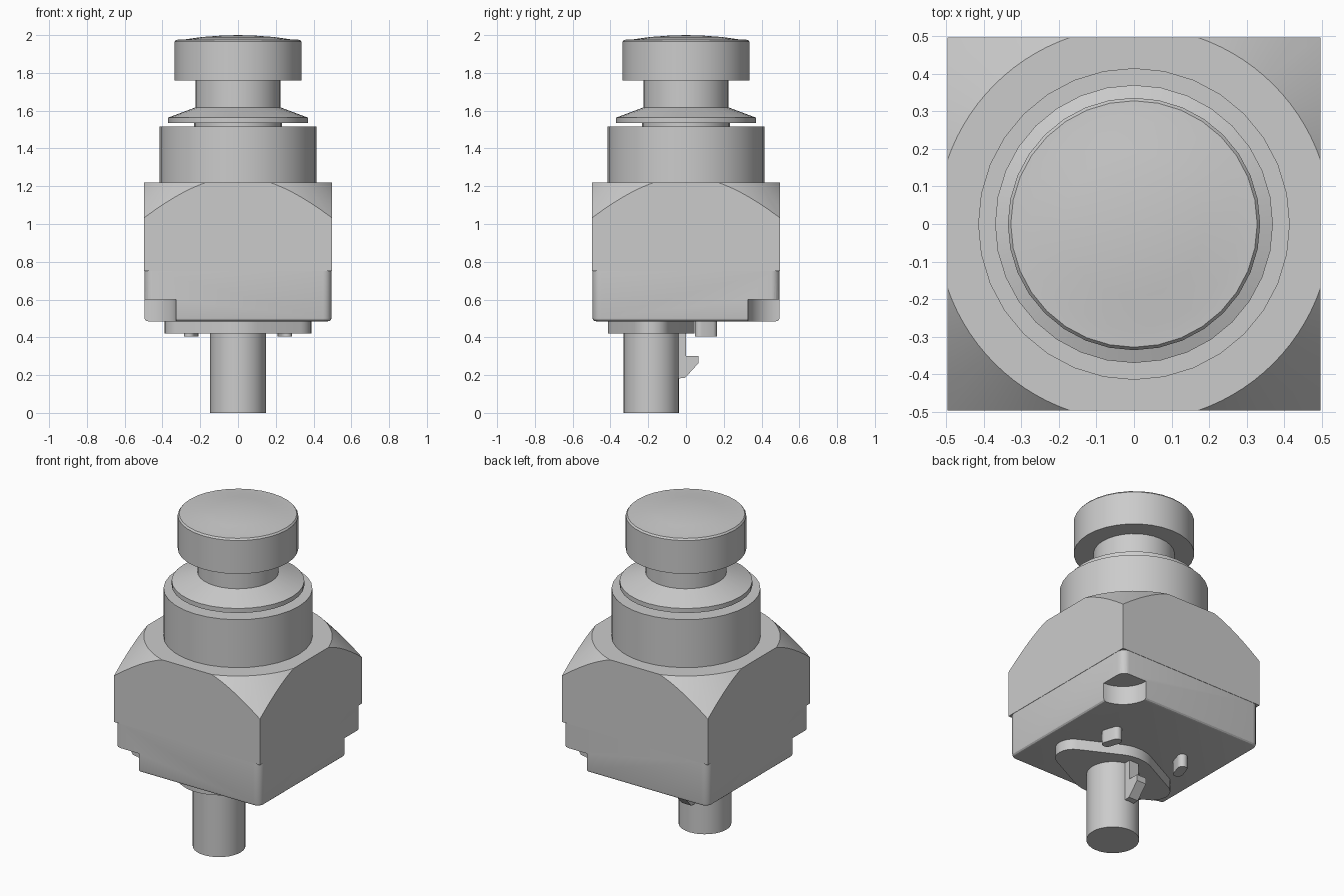
import bpy, bmesh, math
from mathutils import Vector

if "Cube" in bpy.data.objects:
    bpy.data.objects.remove(bpy.data.objects["Cube"], do_unlink=True)

grey = bpy.data.materials.new("light_grey")
grey.use_nodes = True
COLOR = (0.6, 0.6, 0.6, 1)
grey.diffuse_color = COLOR
grey.node_tree.nodes["Principled BSDF"].inputs["Base Color"].default_value = COLOR

HALF = 0.497          # half width of the square housing
SHAFT_Y = -0.184      # the shaft sits off centre


def finish(name, bm):
    bmesh.ops.recalc_face_normals(bm, faces=bm.faces)
    me = bpy.data.meshes.new(name)
    bm.to_mesh(me)
    bm.free()
    me.materials.append(grey)
    ob = bpy.data.objects.new(name, me)
    bpy.context.collection.objects.link(ob)
    return ob


def activate(ob):
    bpy.ops.object.select_all(action='DESELECT')
    ob.select_set(True)
    bpy.context.view_layer.objects.active = ob


def smooth(ob):
    activate(ob)
    bpy.ops.object.shade_smooth_by_angle(angle=math.radians(25))
    return ob


def lathe(name, profile, sides=32, centre=(0, 0)):
    """Revolve (radius, z) points that start and end on the axis."""
    bm = bmesh.new()
    pts = [bm.verts.new((r, 0, z)) for r, z in profile]
    edges = [bm.edges.new(p) for p in zip(pts, pts[1:])]
    bmesh.ops.spin(bm, geom=pts + edges, cent=(0, 0, 0), axis=(0, 0, 1),
                   angle=math.tau, steps=sides)
    bmesh.ops.remove_doubles(bm, verts=bm.verts, dist=1e-5)
    bmesh.ops.translate(bm, verts=bm.verts, vec=(*centre, 0))
    return finish(name, bm)


def prism(name, outline, offset):
    """Extrude a flat outline of 3D points along an offset."""
    bm = bmesh.new()
    face = bm.faces.new([bm.verts.new(p) for p in outline])
    new = bmesh.ops.extrude_face_region(bm, geom=[face])["geom"]
    bmesh.ops.translate(bm, vec=offset,
                        verts=[v for v in new if isinstance(v, bmesh.types.BMVert)])
    return finish(name, bm)


def box_mesh(half, z0, z1):
    bm = bmesh.new()
    bmesh.ops.create_cube(bm, size=1)
    for v in bm.verts:
        v.co = (v.co.x * 2 * half, v.co.y * 2 * half, z0 if v.co.z < 0 else z1)
    return bm


def combine(ob, other, operation):
    mod = ob.modifiers.new("shape", 'BOOLEAN')
    mod.operation = operation
    mod.solver = 'EXACT'
    mod.object = other
    other.hide_render = True
    activate(ob)
    bpy.ops.object.modifier_apply(modifier=mod.name)
    bpy.data.objects.remove(other, do_unlink=True)


def arc(cx, cy, r, a0, a1, n):
    angles = [math.radians(a0 + (a1 - a0) * i / n) for i in range(n + 1)]
    return [(cx + r * math.cos(a), cy + r * math.sin(a)) for a in angles]


# Upper housing: square block with its top corners turned to a cone
upper = finish("upper_housing", box_mesh(HALF, 0.75, 1.3))
combine(upper, lathe("cone_cutter", [(0, 0.7), (1.02, 0.7), (0.525, 1.22), (0, 1.22)], 96),
        'INTERSECT')
smooth(upper)

# Lower housing: rounded corners and bottom edge, two opposite corner notches
bm = box_mesh(HALF - 0.002, 0.485, 0.75)
upright = [e for e in bm.edges if abs(e.verts[0].co.z - e.verts[1].co.z) > 0.1]
bmesh.ops.bevel(bm, geom=upright, offset=0.045, segments=5, profile=0.5, affect='EDGES')
rim = [e for e in bm.edges if all(v.co.z < 0.5 for v in e.verts)]
bmesh.ops.bevel(bm, geom=rim, offset=0.018, segments=3, profile=0.5, affect='EDGES')
lower = finish("lower_housing", bm)
for side in (-1, 1):
    combine(lower, lathe("notch_cutter", [(0, 0.4), (0.17, 0.4), (0.17, 0.6), (0, 0.6)],
                         48, (side * HALF, side * HALF)), 'DIFFERENCE')
smooth(lower)

# Collar, button stem with skirt, and domed button head
smooth(lathe("collar", [(0, 1.22), (0.415, 1.22), (0.415, 1.515), (0, 1.515)]))
smooth(lathe("button_stem", [(0, 1.51), (0.232, 1.51), (0.232, 1.535), (0.37, 1.535),
                             (0.37, 1.563), (0.226, 1.617), (0.226, 1.765), (0, 1.765)]))
smooth(lathe("button_head", [(0, 1.76), (0.336, 1.76), (0.336, 1.965), (0.328, 1.975),
                             (0.277, 1.978), (0.19, 1.99), (0.095, 1.997), (0, 2.0)]))

# Base plate: round middle tapering to small round ends
R, r, d = 0.23, 0.1, 0.288
t = math.degrees(math.acos((R - r) / d))
outline = (arc(d, SHAFT_Y, r, -t, t, 10) + arc(0, SHAFT_Y, R, t, 180 - t, 10)
           + arc(-d, SHAFT_Y, r, 180 - t, 180 + t, 10)
           + arc(0, SHAFT_Y, R, 180 + t, 360 - t, 10))
smooth(prism("base_plate", [(x, y, 0.42) for x, y in outline], Vector((0, 0, 0.07))))

# Locating pegs: short slanted slots beside the plate
for side, name in ((-1, "right_peg"), (1, "left_peg")):
    slot = arc(0, 0.032, 0.028, 0, 180, 8) + arc(0, -0.032, 0.028, 180, 360, 8)
    a = side * math.radians(18)
    pts = [(side * 0.248 + x * math.cos(a) - y * math.sin(a),
            0.105 + x * math.sin(a) + y * math.cos(a), 0.405) for x, y in slot]
    smooth(prism(name, pts, Vector((0, 0, 0.085))))

# Shaft and the hooked key on its back
smooth(lathe("shaft", [(0, 0), (0.147, 0), (0.147, 0.43), (0, 0.43)], 32, (0, SHAFT_Y)))
key = [(-0.08, 0.18), (-0.005, 0.185), (0.065, 0.262), (0.065, 0.3),
       (0, 0.3), (0, 0.43), (-0.08, 0.43)]
prism("shaft_key", [(-0.032, y, z) for y, z in key], Vector((0.064, 0, 0)))
